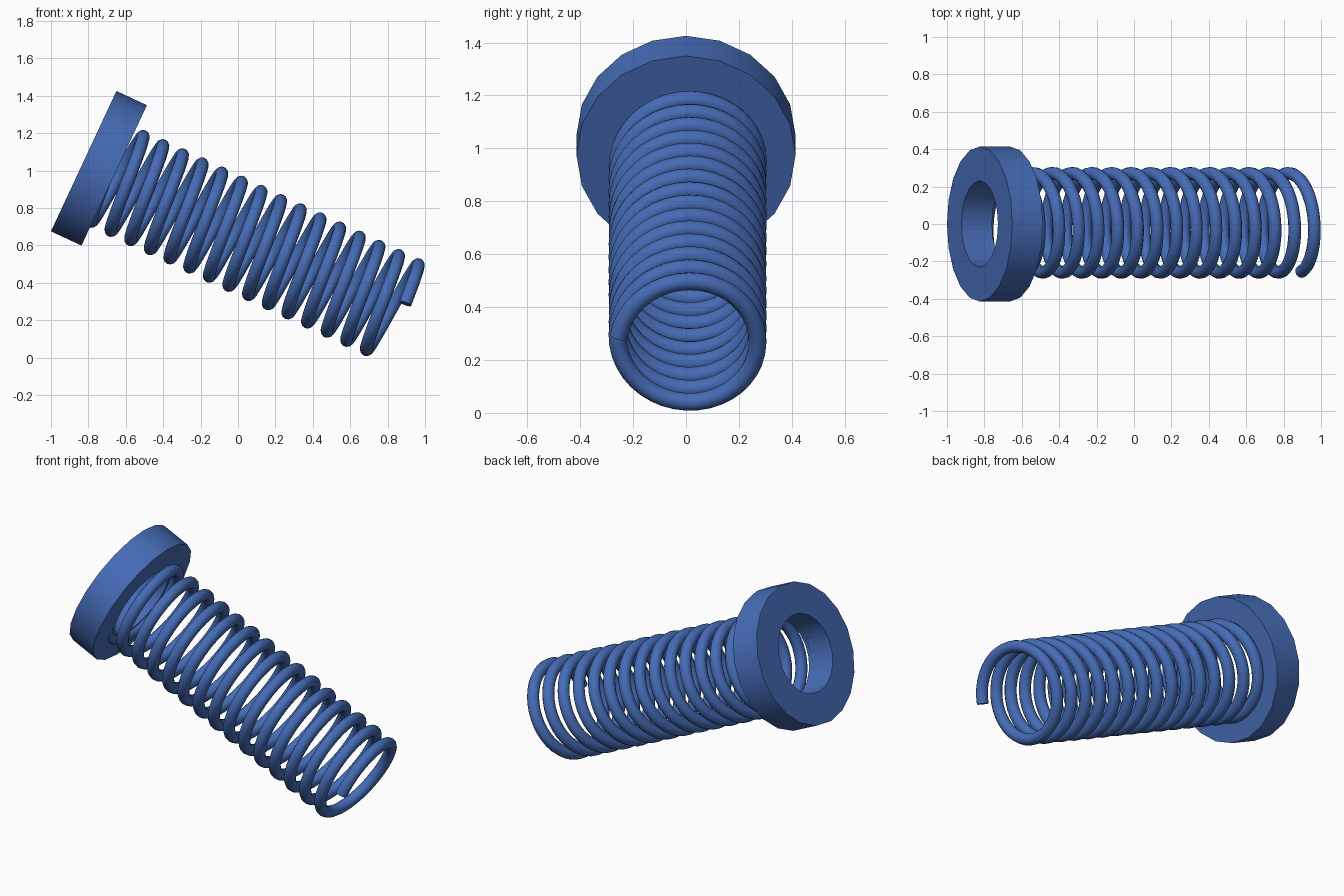
import bpy, bmesh, math
from mathutils import Vector

if "Cube" in bpy.data.objects:
    bpy.data.objects.remove(bpy.data.objects["Cube"])

# Tilted frame: axis runs down the spring, side is y, up is perpendicular to both
TILT = math.radians(25)
AXIS = Vector((math.cos(TILT), 0, -math.sin(TILT)))
UP = Vector((math.sin(TILT), 0, math.cos(TILT)))
SIDE = Vector((0, 1, 0))
ORIGIN = Vector((-0.825, 0, 1.05))

blue = bpy.data.materials.new("blue")
blue.diffuse_color = (0.06, 0.15, 0.47, 1)
blue.use_nodes = True
blue.node_tree.nodes["Principled BSDF"].inputs["Base Color"].default_value = blue.diffuse_color


def place(t, r, angle):
    """Point at distance t along the axis, radius r, angle from the top toward -y."""
    return ORIGIN + AXIS * t + UP * (r * math.cos(angle)) - SIDE * (r * math.sin(angle))


def finish(obj):
    obj.data.materials.append(blue)
    bpy.ops.object.select_all(action='DESELECT')
    obj.select_set(True)
    bpy.context.view_layer.objects.active = obj
    bpy.ops.object.shade_smooth_by_angle(angle=math.radians(35))


# Collar: rectangular section swept round the axis, with an open bore
SIDES, OUTER, BORE, THICK = 20, 0.414, 0.231, 0.18
section = [(0, BORE), (0, OUTER), (THICK, OUTER), (THICK, BORE)]
bm = bmesh.new()
rings = [[bm.verts.new(place(t, r, 2 * math.pi * i / SIDES)) for t, r in section]
         for i in range(SIDES)]
for i in range(SIDES):
    a, b = rings[i], rings[(i + 1) % SIDES]
    for j in range(4):
        k = (j + 1) % 4
        bm.faces.new((a[j], a[k], b[k], b[j]))
bmesh.ops.recalc_face_normals(bm, faces=bm.faces)
mesh = bpy.data.meshes.new("collar")
bm.to_mesh(mesh)
bm.free()
collar = bpy.data.objects.new("collar", mesh)
bpy.context.collection.objects.link(collar)
finish(collar)

# Coil spring: round wire swept along a helix, starting inside the collar
TURNS, STEPS, PITCH, RADIUS, WIRE = 15, 40, 0.1159, 0.265, 0.034
END_T, END_ANGLE = 1.880, math.radians(80)
OFFSET = UP * -0.01 + SIDE * 0.006
curve = bpy.data.curves.new("spring_path", 'CURVE')
curve.dimensions = '3D'
curve.bevel_depth = WIRE
curve.bevel_resolution = 4
curve.use_fill_caps = True
count = TURNS * STEPS + 1
spline = curve.splines.new('POLY')
spline.points.add(count - 1)
for i, point in enumerate(spline.points):
    turns_left = (count - 1 - i) / STEPS
    p = place(END_T - PITCH * turns_left, RADIUS,
              END_ANGLE - 2 * math.pi * turns_left) + OFFSET
    point.co = (*p, 1)
spring = bpy.data.objects.new("spring", curve)
bpy.context.collection.objects.link(spring)
bpy.ops.object.select_all(action='DESELECT')
spring.select_set(True)
bpy.context.view_layer.objects.active = spring
bpy.ops.object.convert(target='MESH')
finish(bpy.context.view_layer.objects.active)
